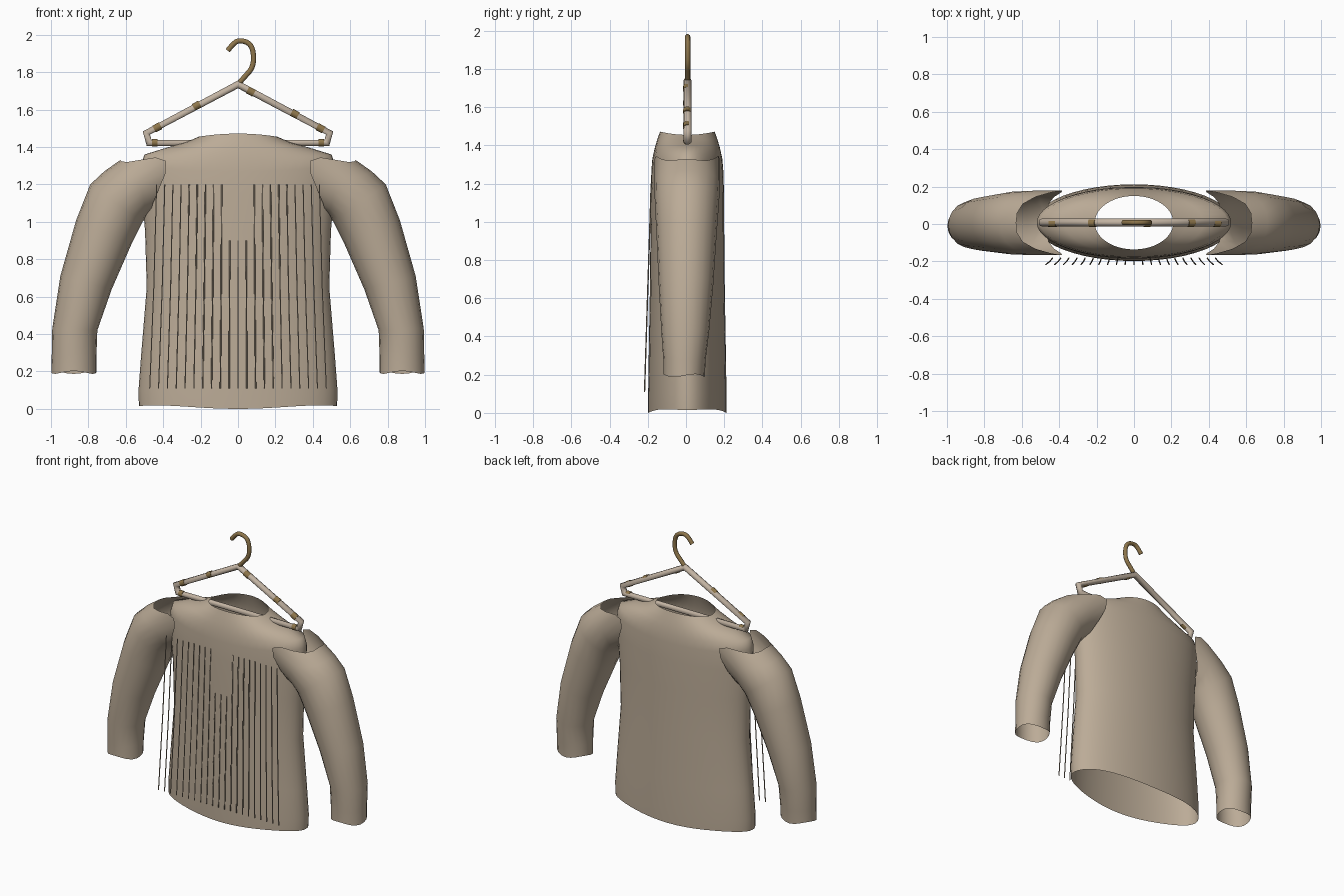
import bpy, bmesh, math
from mathutils import Vector

if "Cube" in bpy.data.objects:
    bpy.data.objects.remove(bpy.data.objects["Cube"])

def mat(name, c):
    m = bpy.data.materials.new(name)
    m.diffuse_color = (*c, 1)
    m.use_nodes = True
    m.node_tree.nodes["Principled BSDF"].inputs["Base Color"].default_value = m.diffuse_color
    return m

KNIT = mat("beige knit", (0.50, 0.41, 0.31))
WOOD = mat("pale wood", (0.54, 0.45, 0.36))
BRONZE = mat("bronze", (0.27, 0.18, 0.07))

def loft(name, rings, material):
    """Open tube skinned through closed rings of points."""
    bm = bmesh.new()
    vs = [[bm.verts.new(p) for p in r] for r in rings]
    n = len(vs[0])
    for a, b in zip(vs, vs[1:]):
        for i in range(n):
            j = (i + 1) % n
            bm.faces.new((a[i], a[j], b[j], b[i]))
    bmesh.ops.recalc_face_normals(bm, faces=bm.faces)
    for f in bm.faces:
        f.smooth = True
    me = bpy.data.meshes.new(name)
    bm.to_mesh(me)
    bm.free()
    me.materials.append(material)
    ob = bpy.data.objects.new(name, me)
    bpy.context.collection.objects.link(ob)
    return ob

def tube(name, paths, radius, material, kind='POLY', closed=False, res=3):
    """Round rods along one or more paths."""
    cu = bpy.data.curves.new(name, 'CURVE')
    cu.dimensions = '3D'
    cu.bevel_depth = radius
    cu.bevel_resolution = res
    cu.use_fill_caps = True
    for pts in paths:
        sp = cu.splines.new(kind)
        sp.points.add(len(pts) - 1)
        for p, q in zip(sp.points, pts):
            p.co = (*q, 1)
        sp.use_cyclic_u = closed
        if kind == 'NURBS':
            sp.order_u = 3
            sp.use_endpoint_u = True
    cu.materials.append(material)
    ob = bpy.data.objects.new(name, cu)
    bpy.context.collection.objects.link(ob)
    return ob

# Sweater body: (z at front and back, z at sides, half width, half depth)
N = 48
body = [(0.0, 0.015, 0.53, 0.205), (0.10, 0.10, 0.532, 0.205),
        (0.30, 0.30, 0.517, 0.202), (0.65, 0.65, 0.488, 0.196),
        (0.95, 0.95, 0.497, 0.193), (1.15, 1.17, 0.515, 0.192),
        (1.27, 1.30, 0.52, 0.188), (1.33, 1.36, 0.50, 0.183),
        (1.39, 1.40, 0.37, 0.170), (1.435, 1.425, 0.28, 0.156), (1.472, 1.455, 0.21, 0.143)]
rings = []
for k, (zf, zs, rx, ry) in enumerate(body):
    ring = []
    for i in range(N):
        a = 2 * math.pi * i / N
        c, s = math.cos(a), math.sin(a)
        z = zf + (zs - zf) * c * c
        if k == 0:      # wavy hem
            z += 0.005 * (1 - math.cos(4 * a))
        ring.append((rx * c, 0.007 + ry * s, z))
    rings.append(ring)
loft("sweater_body", rings, KNIT)

# Sleeves: (outer x, outer z, inner x, inner z, half depth, centre y)
sleeve = [(0.63, 1.33, 0.46, 1.05, 0.172, 0.006), (0.715, 1.27, 0.48, 1.04, 0.172, 0.006),
          (0.79, 1.20, 0.51, 1.00, 0.168, 0.005),
          (0.865, 1.01, 0.57, 0.88, 0.158, 0.003), (0.95, 0.71, 0.675, 0.64, 0.143, 0.0),
          (0.993, 0.43, 0.752, 0.42, 0.125, -0.004), (0.996, 0.28, 0.757, 0.28, 0.111, -0.008),
          (0.998, 0.195, 0.757, 0.195, 0.108, -0.01)]
for side, label in ((-1, "left"), (1, "right")):
    rings = []
    for k, (ox, oz, ix, iz, d, cy) in enumerate(sleeve):
        shift = {0: 0.16, 1: 0.06}.get(k, 0)   # cap points reach toward the neck
        ring = []
        for i in range(20):
            a = 2 * math.pi * i / 20
            c, s = math.cos(a), math.sin(a)
            x = (ox + ix) / 2 + c * (ox - ix) / 2 - shift * s ** 4
            z = (oz + iz) / 2 + c * (oz - iz) / 2 + shift * 0.85 * s ** 4
            if k == len(sleeve) - 1:
                z += 0.008 * math.sin(3 * a)
            ring.append((side * x, cy + d * s, z))
        rings.append(ring)
    loft(label + "_sleeve", rings, KNIT)

# Loose threads on the front, spreading slightly toward the hem
threads = []
for i in range(-10, 11):
    x = i * 0.0435
    top = 1.2 if abs(i) > 1 else 0.9
    f = (1.2 - top) / 1.09
    threads.append([(x * (1 + 0.08 * f), -0.182 - 0.035 * f, top),
                    (x * 1.035, -0.2, 0.65), (x * 1.085, -0.217, 0.11)])
tube("front_threads", threads, 0.0035, KNIT, res=0)

# Hanger frame
Y = 0.008
tip = [(0.49, Y, 1.475), (0.475, Y, 1.422)]
frame = [(0, Y, 1.735)] + tip + [(-x, y, z) for x, y, z in reversed(tip)]
tube("hanger_frame", [frame], 0.022, WOOD, closed=True)

# Worn bronze patches, each showing on one side of the rod
apex, end = Vector(frame[0]), Vector(frame[1])
patches = []
for side, t, dy, dz in ((-1, 0.45, -0.003, 0.003), (-1, 0.88, -0.003, -0.001),
                        (1, 0.14, -0.003, -0.002), (1, 0.62, -0.002, 0.003),
                        (1, 0.9, -0.003, -0.001)):
    ends = [apex.lerp(end, t - 0.035), apex.lerp(end, t + 0.035)]
    patches.append([(side * p.x, p.y + dy, p.z + dz) for p in ends])
for side in (-1, 1):
    patches.append([(side * 0.43, Y - 0.003, 1.424), (side * 0.46, Y - 0.003, 1.424)])
tube("hanger_patches", patches, 0.021, BRONZE)

# Hook
hook = [(0, 1.735), (0.035, 1.775), (0.08, 1.825), (0.085, 1.90), (0.065, 1.955),
        (0.01, 1.972), (-0.025, 1.955), (-0.055, 1.915)]
tube("hanger_hook", [[(x, Y, z) for x, z in hook]], 0.0145, BRONZE, kind='NURBS')
